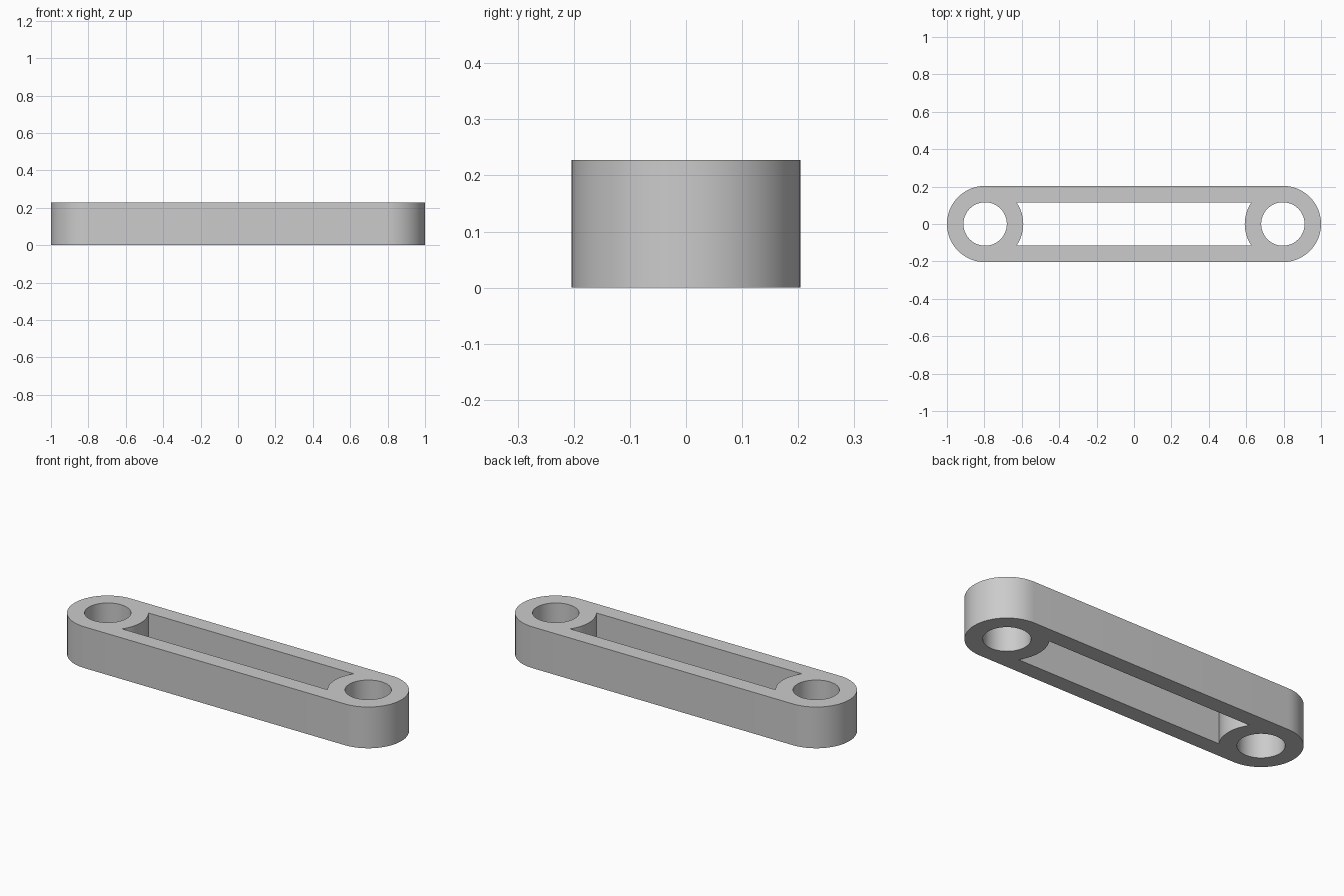
import bpy, bmesh, math

if "Cube" in bpy.data.objects:
    bpy.data.objects.remove(bpy.data.objects["Cube"])

R, HOLE, SLOT, H = 0.204, 0.116, 0.115, 0.228
CX = 1.0 - R
SEG = 64


def arc(cx, radius, a0, a1, n):
    """n + 1 points on an arc, both ends included."""
    return [(cx + radius * math.cos(a0 + (a1 - a0) * i / n),
             radius * math.sin(a0 + (a1 - a0) * i / n)) for i in range(n + 1)]


def add_loop(bm, pts):
    vs = [bm.verts.new((x, y, 0)) for x, y in pts]
    for i, v in enumerate(vs):
        bm.edges.new((v, vs[(i + 1) % len(vs)]))


bm = bmesh.new()
half = math.pi / 2

# Rounded outline
add_loop(bm, arc(CX, R, -half, half, SEG // 2) + arc(-CX, R, half, 3 * half, SEG // 2))

# Pin holes
for s in (-1, 1):
    add_loop(bm, arc(s * CX, HOLE, 0, 2 * math.pi, SEG)[:-1])

# Central slot, its ends curving around the bosses
a = math.asin(SLOT / R)
add_loop(bm, arc(-CX, R, a, -a, 16) + arc(CX, R, math.pi + a, math.pi - a, 16))

# Fill the profile and extrude it upwards
bmesh.ops.triangle_fill(bm, use_beauty=True, edges=bm.edges[:])
ext = bmesh.ops.extrude_face_region(bm, geom=bm.faces[:], use_keep_orig=True)
top = [g for g in ext["geom"] if isinstance(g, bmesh.types.BMVert)]
bmesh.ops.translate(bm, verts=top, vec=(0, 0, H))
bmesh.ops.recalc_face_normals(bm, faces=bm.faces[:])

mesh = bpy.data.meshes.new("link_bar")
bm.to_mesh(mesh)
bm.free()
link = bpy.data.objects.new("link_bar", mesh)
bpy.context.collection.objects.link(link)

mat = bpy.data.materials.new("light_grey")
mat.diffuse_color = (0.6, 0.6, 0.6, 1)
mat.use_nodes = True
mat.node_tree.nodes["Principled BSDF"].inputs["Base Color"].default_value = mat.diffuse_color
mesh.materials.append(mat)

bpy.context.view_layer.objects.active = link
link.select_set(True)
bpy.ops.object.shade_smooth_by_angle(angle=math.radians(30))
